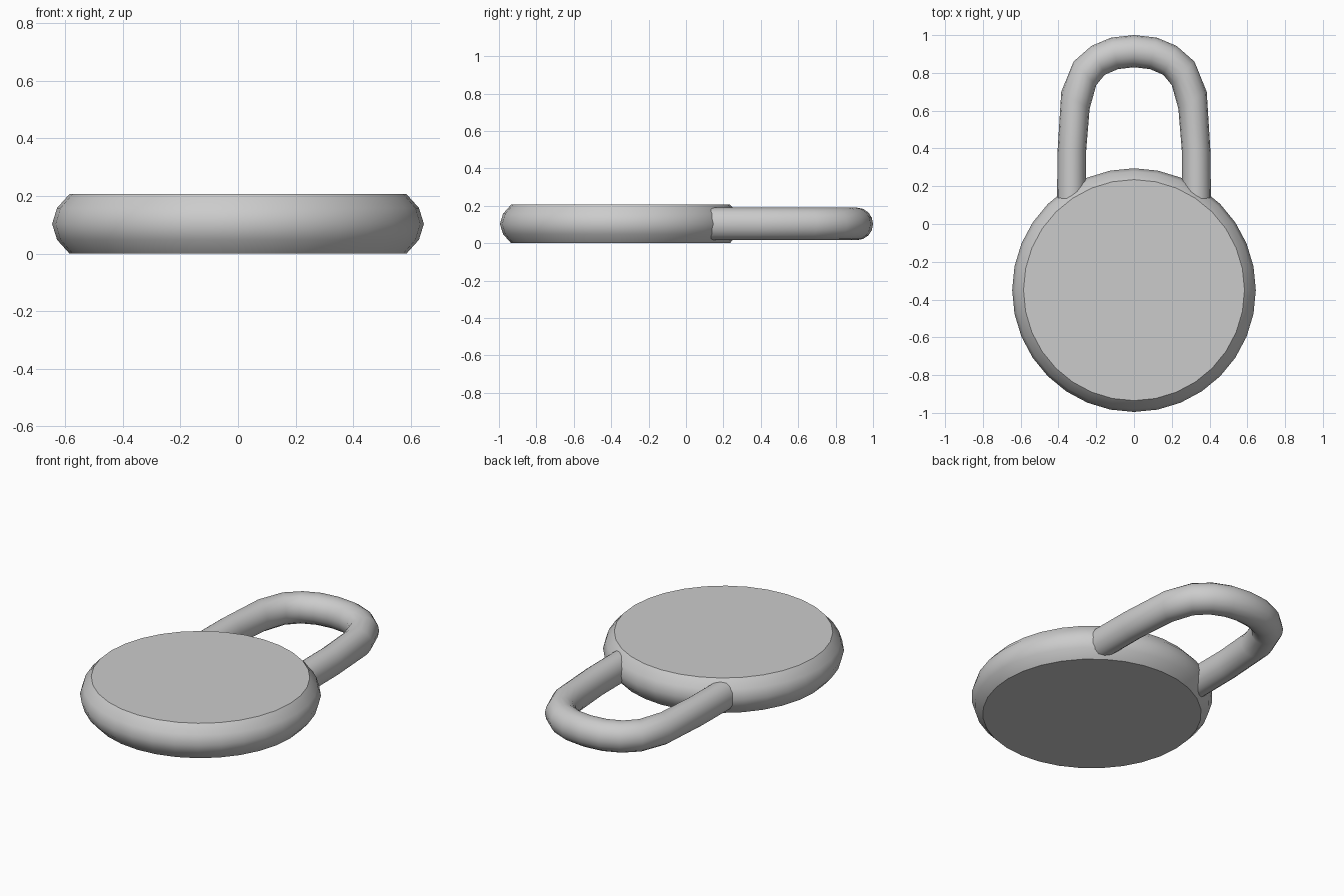
import bpy, bmesh
from math import cos, sin, pi
from mathutils import Vector

if "Cube" in bpy.data.objects:
    bpy.data.objects.remove(bpy.data.objects["Cube"])

MID_Z = 0.103


def loft(name, rings, closed=False):
    """Skin a list of equal-length point rings, capping both ends."""
    bm = bmesh.new()
    vs = [[bm.verts.new(p) for p in ring] for ring in rings]
    n = len(vs[0])
    for a, b in zip(vs, vs[1:]):
        for i in range(n):
            j = (i + 1) % n
            bm.faces.new((a[i], a[j], b[j], b[i]))
    bm.faces.new(vs[0])
    bm.faces.new(vs[-1])
    bmesh.ops.recalc_face_normals(bm, faces=bm.faces[:])
    mesh = bpy.data.meshes.new(name)
    bm.to_mesh(mesh)
    bm.free()
    obj = bpy.data.objects.new(name, mesh)
    bpy.context.collection.objects.link(obj)
    bpy.ops.object.select_all(action='DESELECT')
    obj.select_set(True)
    bpy.context.view_layer.objects.active = obj
    bpy.ops.object.shade_smooth_by_angle(angle=0.6)
    return obj


# Round lock body: disc with a bulging rim (radius, z)
profile = [(0.585, 0.0), (0.628, 0.048), (0.645, MID_Z), (0.628, 0.158), (0.585, 0.206)]
SIDES = 32
loft("lock_body", [[(r * cos(2 * pi * i / SIDES), -0.35 + r * sin(2 * pi * i / SIDES), z)
                    for i in range(SIDES)] for r, z in profile])

# Shackle: outer and inner outline points of the right half, from body to crown
half = [((0.408, 0.06), (0.255, 0.06)),
        ((0.405, 0.38), (0.253, 0.39)),
        ((0.385, 0.70), (0.235, 0.61)),
        ((0.32, 0.86), (0.20, 0.735)),
        ((0.225, 0.943), (0.155, 0.79)),
        ((0.12, 0.987), (0.085, 0.82)),
        ((0.0, 1.0), (0.0, 0.83))]
path = half + [((-o[0], o[1]), (-i[0], i[1])) for o, i in reversed(half[:-1])]
TUBE = 16
rings = []
for o, i in path:
    o, i = Vector(o), Vector(i)
    mid, arm = (o + i) / 2, (o - i) / 2
    ring = []
    for k in range(TUBE):
        a = 2 * pi * k / TUBE
        p = mid + arm * cos(a)
        ring.append((p.x, p.y, MID_Z + 0.087 * sin(a)))
    rings.append(ring)
loft("shackle", rings)
